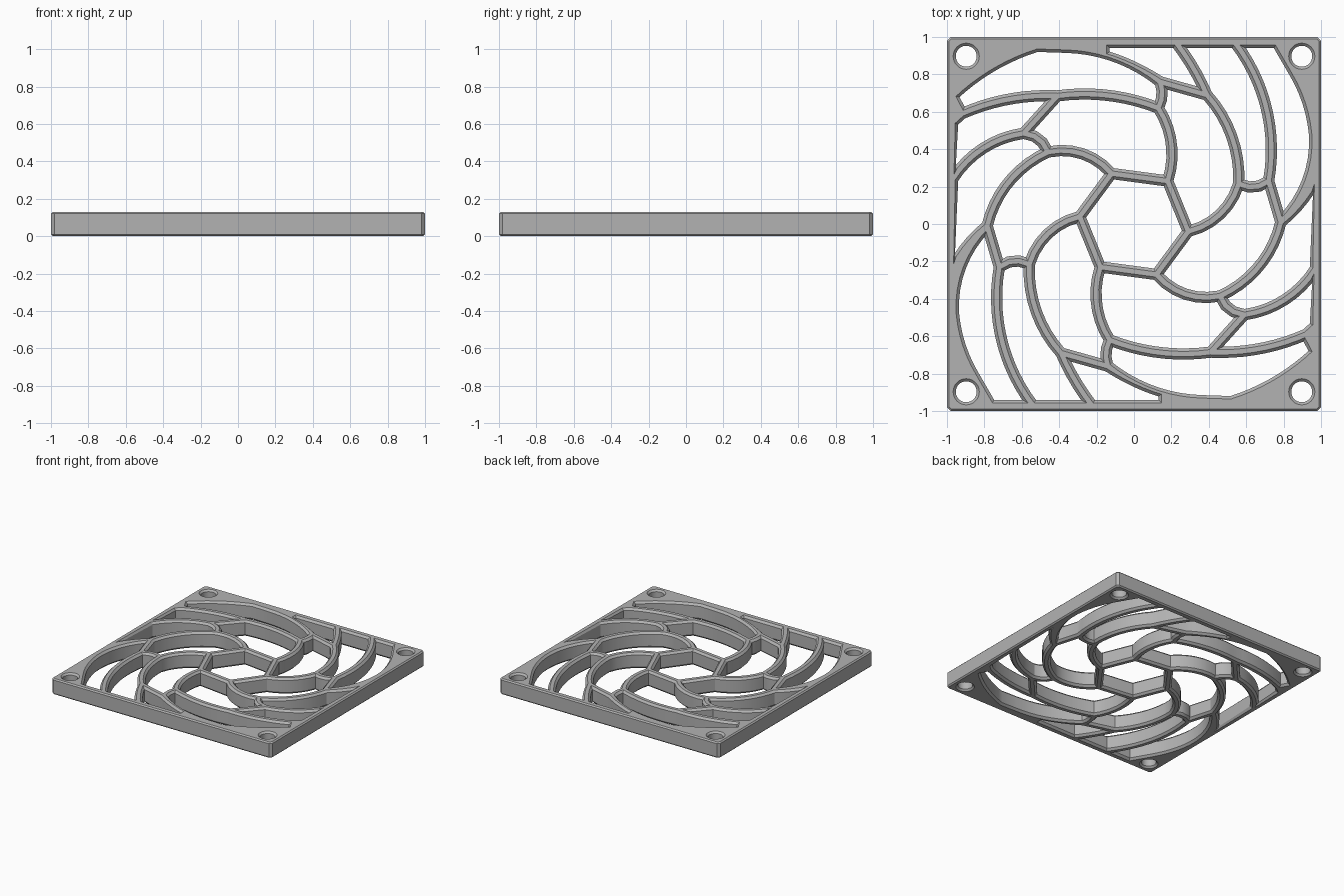
import bpy, bmesh, math
from mathutils import Vector

if "Cube" in bpy.data.objects:
    bpy.data.objects.remove(bpy.data.objects["Cube"])

HEIGHT, RIB, CHAMFER = 0.13, 0.03, 0.016   # plate height, rib half width, edge chamfer

# Rib junctions; a lower-case letter means the same point turned by 180 degrees
NODES = dict(
    A=(-.12, .27), B=(.18, .23), C=(.29, -.04), N=(-.46, .385), Q=(.13, .62), S=(.14, .76),
    T=(.39, .69), W=(.56, .215), Y=(.72, .23), P=(.785, .01), U=(-.41, .685), V=(-.59, .485),
    G=(.225, .97), H=(.54, .97), K=(-.92, .59), L=(-.97, .545), J=(-.97, .24), M=(.97, .235),
    R=(.965, .48), O=(.855, .815), Z=(.765, .97), D=(-.97, .685), E=(-.52, .95),
    I=(-.37, .945), X=(-.16, .97), F=(-.16, .90))

# Bulge of curved ribs, positive to the left of the direction of travel
BULGE = dict(AN=-.05, CW=-.05, BQ=-.045, Np=-.06, WT=-.05, TG=-.01, YH=-.08, QU=-.035,
             UK=-.03, VJ=-.05, PM=-.015, PR=-.055, RO=-.02, DE=.03, IS=.045, SF=-.012,
             VN=.025, QS=-.015, WY=-.025)

# Openings between the ribs; all but the centre one are repeated by half a turn
CELLS = ["ABCabc", "ABQUVN", "BCWTSQ", "CanPYW", "QSIEDKU", "STGXF", "TWYHG",
         "YPROZH", "PMjvn", "UKLJV"]


def node(name):
    p = Vector(NODES[name.upper()])
    return p if name.isupper() else -p


def bulge(a, b):
    for key, sign in ((a + b, 1), (b + a, -1)):
        for k in (key, key.swapcase()):
            if k in BULGE:
                return sign * BULGE[k]
    return 0


def arc(a, b):
    """Points from node a up to, not including, node b."""
    p, q, s = node(a), node(b), bulge(a, b)
    d = q - p
    length = d.length
    if s == 0:
        return [p]
    left = Vector((-d.y, d.x)) / length
    n = max(3, round(length / .06))
    radius = (length * length / 4 + s * s) / (2 * abs(s))
    out = []
    for i in range(n):
        t = (i / n - .5) * length
        h = math.sqrt(radius * radius - t * t) - (radius - abs(s))
        out.append(p + d * (i / n) + left * math.copysign(h, s))
    return out


def inset(points, dist):
    """Move a counter-clockwise outline inwards."""
    out = []
    for i, p in enumerate(points):
        d0 = (p - points[i - 1]).normalized()
        d1 = (points[(i + 1) % len(points)] - p).normalized()
        n0, n1 = Vector((-d0.y, d0.x)), Vector((-d1.y, d1.x))
        out.append(p + (n0 + n1) * dist / max(1 + n0.dot(n1), .35))
    return out


def outline(cell):
    pts = [p for i, a in enumerate(cell) for p in arc(a, cell[(i + 1) % len(cell)])]
    area = sum(p.cross(pts[(i + 1) % len(pts)]) for i, p in enumerate(pts))
    return pts if area > 0 else pts[::-1]


def add_wall(bm, wall, rim, chamfer, caps):
    """Chamfered vertical wall; its end edges are collected for the flat caps."""
    levels = ((rim, 0), (wall, chamfer), (wall, HEIGHT - chamfer), (rim, HEIGHT))
    rings = [[bm.verts.new((p.x, p.y, z)) for p in pts] for pts, z in levels]
    n = len(wall)
    for lo, hi in zip(rings, rings[1:]):
        for i in range(n):
            j = (i + 1) % n
            bm.faces.new((lo[i], lo[j], hi[j], hi[i]))
    for ring, cap in ((rings[0], caps[0]), (rings[-1], caps[1])):
        cap += [bm.edges.get((ring[i], ring[(i + 1) % n])) for i in range(n)]


bm = bmesh.new()
caps = ([], [])

# Outer edge with clipped corners
c = 0.98
square = [Vector(p) for p in ((-c, -1), (c, -1), (1, -c), (1, c), (c, 1), (-c, 1), (-1, c), (-1, -c))]
add_wall(bm, square, inset(square, .01), .01, caps)

# Openings between the spiral ribs
for k, cell in enumerate(CELLS):
    for turn in ((1,) if k == 0 else (1, -1)):
        path = [p * turn for p in outline(cell)]
        add_wall(bm, inset(path, RIB), inset(path, RIB - CHAMFER), CHAMFER, caps)

# Screw holes in the corners
for sx in (-1, 1):
    for sy in (-1, 1):
        ring = [Vector((math.cos(a * math.tau / 32), math.sin(a * math.tau / 32))) for a in range(32)]
        centre = Vector((sx * .897, sy * .897))
        add_wall(bm, [centre + r * .056 for r in ring], [centre + r * .07 for r in ring], .014, caps)

# Flat bottom and top
for edges, nz in zip(caps, (-1, 1)):
    bmesh.ops.triangle_fill(bm, use_beauty=True, edges=edges, normal=(0, 0, nz))
bmesh.ops.recalc_face_normals(bm, faces=bm.faces)

mesh = bpy.data.meshes.new("fan_grille")
bm.to_mesh(mesh)
bm.free()
grille = bpy.data.objects.new("fan_grille", mesh)
bpy.context.collection.objects.link(grille)

grey = bpy.data.materials.new("grey_plastic")
grey.diffuse_color = (.45, .45, .45, 1)
grey.use_nodes = True
grey.node_tree.nodes["Principled BSDF"].inputs["Base Color"].default_value = grey.diffuse_color
mesh.materials.append(grey)

bpy.context.view_layer.objects.active = grille
grille.select_set(True)
bpy.ops.object.shade_smooth_by_angle(angle=math.radians(25))
